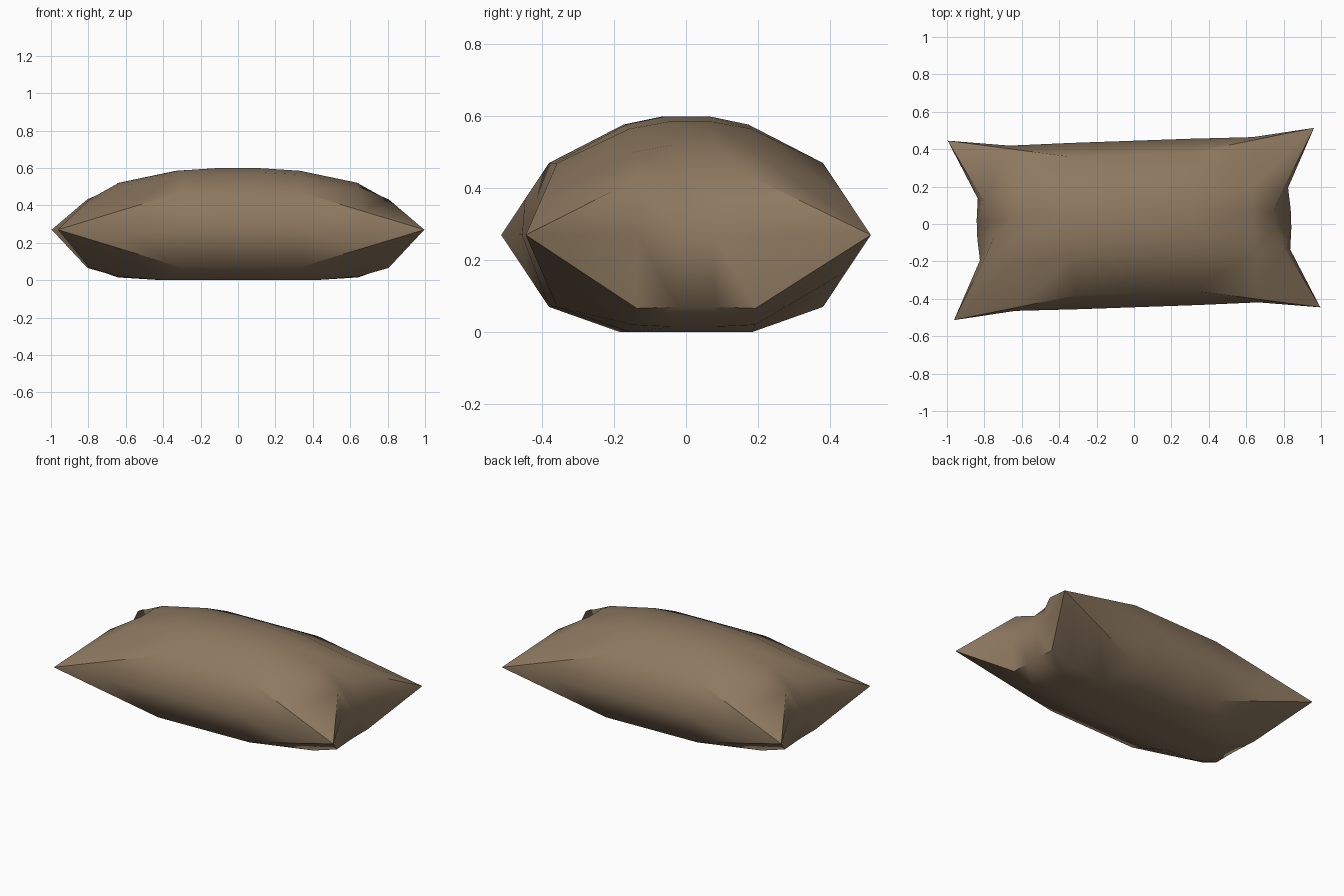
import bpy, bmesh, math
from mathutils import Matrix

if "Cube" in bpy.data.objects:
    bpy.data.objects.remove(bpy.data.objects["Cube"])

# One quadrant of each panel: rows run from side crease to centre, columns from end crease to centre
CORNER = (.98, .48, .27)
TOP = [[CORNER, (.65, .425, .37), (.32, .37, .47), (.1, .37, .47)],
       [(.80, .15, .433), (.64, .17, .50), (.33, .17, .565), (.1, .17, .577)],
       [(.75, .04, .41), (.64, .06, .52), (.33, .06, .585), (.1, .06, .60)]]
BOTTOM = [[CORNER, (.65, .425, .17), (.32, .37, .07), (.1, .37, .07)],
          [(.80, .165, .066), (.64, .17, .02), (.4, .17, 0), (.1, .17, 0)],
          [(.80, .05, .07), (.64, .06, .015), (.4, .06, 0), (.1, .06, 0)]]
# Bulging middle of the sides and ends
MID_SIDE = [CORNER, (.65, .442, .27), (.32, .445, .27), (.1, .445, .27)]
MID_END = [CORNER, (.83, .165, .27), (.84, .05, .27)]
NX, NY = 8, 6

bm = bmesh.new()


def mirrored(table, i, j):
    """Vertex of the full grid taken from the quadrant table."""
    a, b = min(i, NX - 1 - i), min(j, NY - 1 - j)
    x, y, z = table(a, b)
    return bm.verts.new((x if i >= NX // 2 else -x, y if j >= NY // 2 else -y, z))


# Border positions in order around the panel
border = ([(i, 0) for i in range(NX - 1)] + [(NX - 1, j) for j in range(NY - 1)] +
          [(i, NY - 1) for i in range(NX - 1, 0, -1)] + [(0, j) for j in range(NY - 1, 0, -1)])


def panel(rows):
    g = {(i, j): mirrored(lambda a, b: rows[b][a], i, j) for i in range(NX) for j in range(NY)}
    for i in range(NX - 1):
        for j in range(NY - 1):
            bm.faces.new((g[i, j], g[i + 1, j], g[i + 1, j + 1], g[i, j + 1]))
    return [g[k] for k in border]


top, bottom = panel(TOP), panel(BOTTOM)
middle = [mirrored(lambda a, b: MID_SIDE[a] if b == 0 else MID_END[b], i, j) for i, j in border]

# Side and end strips
for upper, lower in ((top, middle), (middle, bottom)):
    for k in range(len(border)):
        n = (k + 1) % len(border)
        bm.faces.new((upper[k], lower[k], lower[n], upper[n]))

# Sharp creases running out to the pointed corners
for ring in (top, bottom):
    for k in range(len(border)):
        n = (k + 1) % len(border)
        mid = (ring[k].co + ring[n].co) / 2
        if abs(mid.x) > .32 and abs(mid.y) > .1:
            bm.edges.get((ring[k], ring[n])).smooth = False

bmesh.ops.remove_doubles(bm, verts=bm.verts, dist=.0005)
bmesh.ops.recalc_face_normals(bm, faces=bm.faces)
bmesh.ops.rotate(bm, verts=bm.verts, cent=(0, 0, 0), matrix=Matrix.Rotation(math.radians(2), 3, 'Z'))
for f in bm.faces:
    f.smooth = True

mesh = bpy.data.meshes.new("filled_sack")
bm.to_mesh(mesh)
bm.free()
cloth = bpy.data.materials.new("brown burlap")
cloth.diffuse_color = (.27, .19, .117, 1)
cloth.use_nodes = True
cloth.node_tree.nodes["Principled BSDF"].inputs["Base Color"].default_value = cloth.diffuse_color
mesh.materials.append(cloth)
bpy.context.collection.objects.link(bpy.data.objects.new("filled_sack", mesh))
